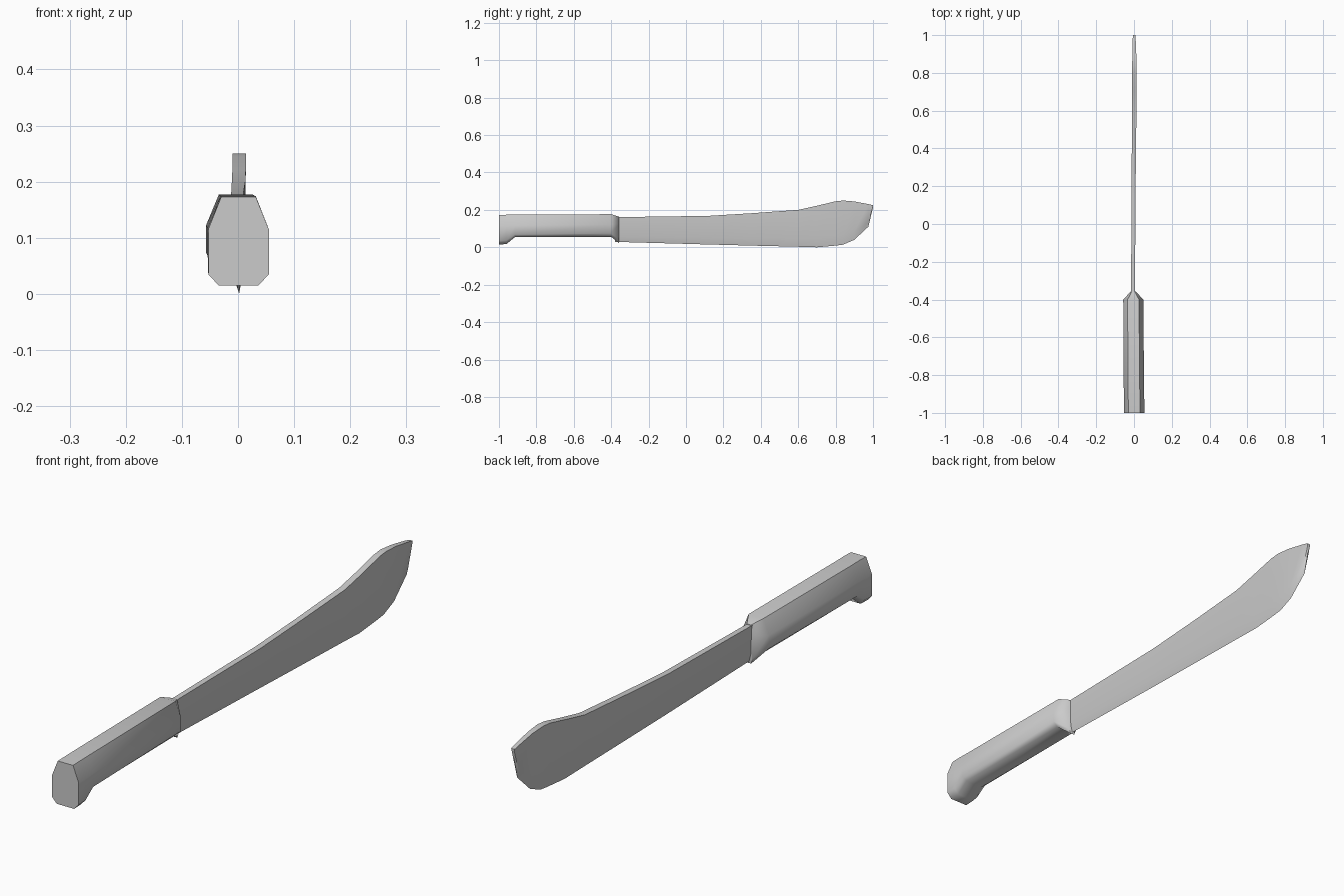
import bpy, bmesh, math

if "Cube" in bpy.data.objects:
    bpy.data.objects.remove(bpy.data.objects["Cube"])


def loft(name, rings, angle):
    """Skin a list of equal-length cross-sections and cap both ends."""
    bm = bmesh.new()
    loops = [[bm.verts.new(p) for p in ring] for ring in rings]
    n = len(loops[0])
    for a, b in zip(loops, loops[1:]):
        for i in range(n):
            j = (i + 1) % n
            bm.faces.new((a[i], a[j], b[j], b[i]))
    bm.faces.new(loops[0])
    bm.faces.new(loops[-1])
    bmesh.ops.recalc_face_normals(bm, faces=bm.faces)
    mesh = bpy.data.meshes.new(name)
    bm.to_mesh(mesh)
    bm.free()
    obj = bpy.data.objects.new(name, mesh)
    bpy.context.collection.objects.link(obj)
    bpy.ops.object.select_all(action='DESELECT')
    obj.select_set(True)
    bpy.context.view_layer.objects.active = obj
    bpy.ops.object.shade_smooth_by_angle(angle=math.radians(angle))
    return obj


def grip_ring(y, cx, half, bottom, top, low, high):
    """Eight-sided grip section with chamfered top and bottom corners."""
    right = [(0.66 * half, bottom), (half, low), (half, high), (0.57 * half, top)]
    pts = right + [(-x, z) for x, z in reversed(right)]
    return [(cx + x, y, z) for x, z in pts]


def blade_ring(y, cx, half, bottom, top):
    """Flat-sided section with a thick spine and a ground cutting edge."""
    h = top - bottom
    pts = [(0, bottom), (half * 0.75, bottom + 0.22 * h), (half, top),
           (-half, top), (-half * 0.75, bottom + 0.22 * h)]
    return [(cx + x, y, z) for x, z in pts]


# Handle: hooked butt, straight grip, pinched collar
# y, centre x, half width, bottom, top, lower side, upper side
handle = [
    (-1.00, 0.001, 0.054, 0.015, 0.173, 0.035, 0.115),
    (-0.96, 0.001, 0.054, 0.017, 0.174, 0.037, 0.115),
    (-0.915, 0.000, 0.054, 0.054, 0.174, 0.068, 0.117),
    (-0.40, -0.004, 0.053, 0.056, 0.177, 0.074, 0.122),
    (-0.358, -0.004, 0.014, 0.022, 0.163, 0.040, 0.125),
]
loft("handle", [grip_ring(*s) for s in handle], 60)

# Blade: widening towards an upswept tip
# y, centre x, half thickness, bottom, top
blade = [
    (-0.38, -0.005, 0.010, 0.029, 0.161),
    (0.12, -0.003, 0.011, 0.015, 0.168),
    (0.35, -0.001, 0.011, 0.009, 0.182),
    (0.60, 0.001, 0.012, 0.003, 0.200),
    (0.70, 0.002, 0.012, 0.000, 0.222),
    (0.80, 0.002, 0.012, 0.009, 0.246),
    (0.84, 0.002, 0.012, 0.014, 0.250),
    (0.90, 0.002, 0.010, 0.040, 0.245),
    (0.975, 0.001, 0.008, 0.110, 0.231),
    (1.00, 0.001, 0.007, 0.215, 0.225),
]
loft("blade", [blade_ring(*s) for s in blade], 50)
